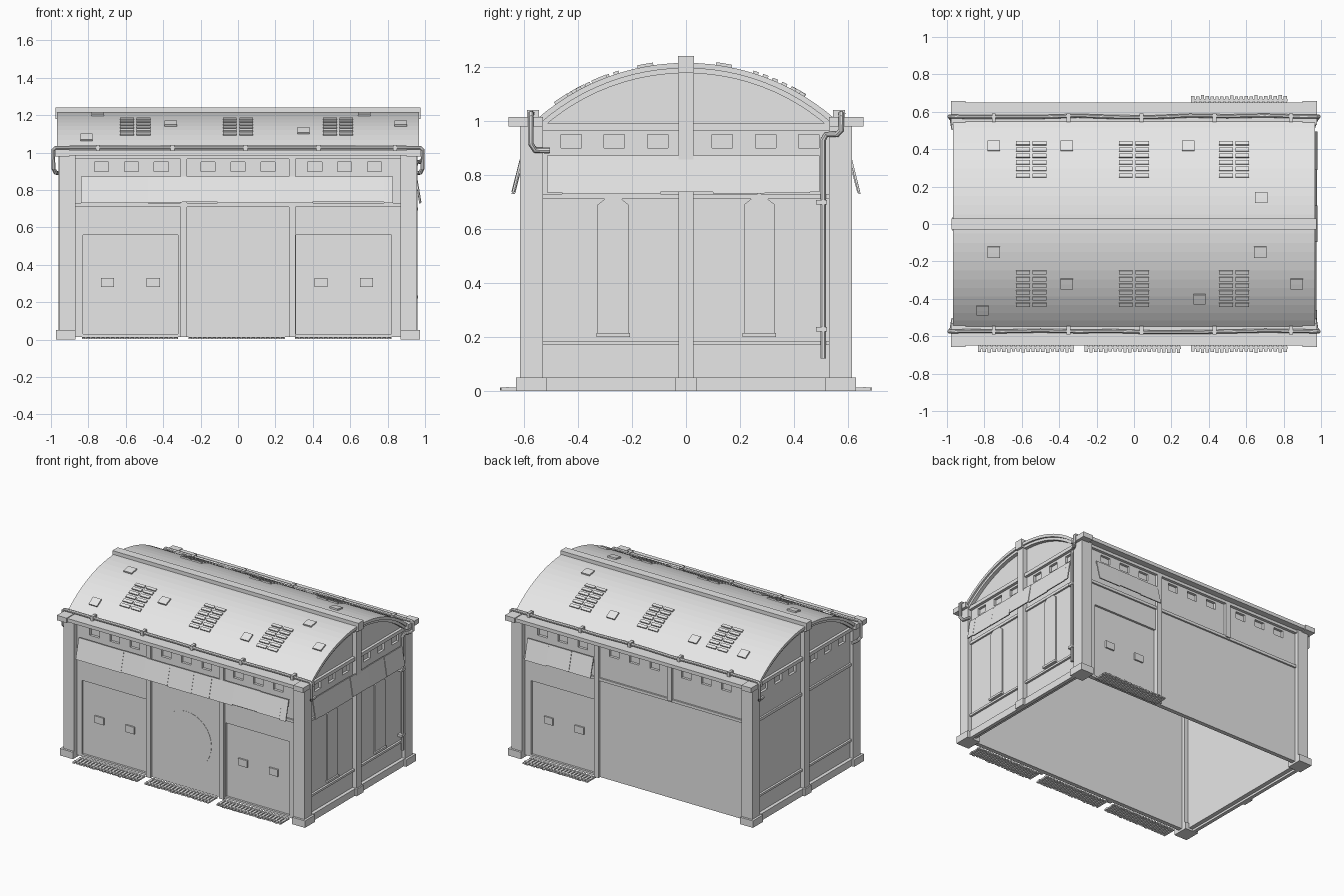
import bpy, bmesh, math, random
from mathutils import Vector

random.seed(4)
cube = bpy.data.objects.get("Cube")
if cube:
    bpy.data.objects.remove(cube)

grey = bpy.data.materials.new("plain grey")
grey.use_nodes = True
colour = (0.8, 0.8, 0.8, 1)
grey.diffuse_color = colour
grey.node_tree.nodes["Principled BSDF"].inputs["Base Color"].default_value = colour

# Wall frames: u runs along the wall, d points outwards
HX, HY = 0.93, 0.585
SIDES = {
    "front": lambda u, d, z: (u, -HY - d, z),
    "back": lambda u, d, z: (u, HY + d, z),
    "left": lambda u, d, z: (HX + d, u, z),
    "right": lambda u, d, z: (-HX - d, u, z),
}
WORLD = lambda x, y, z: (x, y, z)


def prism(bm, place, lower, upper):
    """Join two matching loops of points into a closed solid."""
    a = [bm.verts.new(place(*p)) for p in lower]
    b = [bm.verts.new(place(*p)) for p in upper]
    bm.faces.new(a)
    bm.faces.new(b)
    for i in range(len(a)):
        j = (i + 1) % len(a)
        bm.faces.new((a[i], a[j], b[j], b[i]))


def box(bm, place, u0, u1, d0, d1, z0, z1):
    ring = [(u0, d0), (u1, d0), (u1, d1), (u0, d1)]
    prism(bm, place, [(u, d, z0) for u, d in ring], [(u, d, z1) for u, d in ring])


def finish(bm, name):
    bmesh.ops.recalc_face_normals(bm, faces=bm.faces)
    mesh = bpy.data.meshes.new(name)
    bm.to_mesh(mesh)
    bm.free()
    mesh.materials.append(grey)
    ob = bpy.data.objects.new(name, mesh)
    bpy.context.collection.objects.link(ob)
    return ob


def activate(ob):
    bpy.ops.object.select_all(action="DESELECT")
    ob.select_set(True)
    bpy.context.view_layer.objects.active = ob


# Walls with recessed doors and small windows
DOORS = {"front": (-0.575, 0.565), "back": (0.565,), "left": (), "right": ()}
BAYS = {"front": (-0.57, 0, 0.57), "back": (-0.57, 0, 0.57),
        "left": (-0.265, 0.295), "right": (-0.28, 0.28)}
for side, place in SIDES.items():
    along = side in ("front", "back")
    half = 0.9 if along else 0.57
    bm = bmesh.new()
    box(bm, place, -half, half, -0.03, 0, 0.015, 0.985)
    wall = finish(bm, side + "_wall")
    cut = bmesh.new()
    for u in DOORS[side]:
        box(cut, place, u - 0.255, u + 0.255, -0.015, 0.1, 0.03, 0.56)
    for bay in BAYS[side]:
        for k in (-1, 0, 1):
            u = bay + k * 0.16
            box(cut, place, u - 0.038, u + 0.038, -0.018, 0.1, 0.9, 0.95)
    cutter = finish(cut, side + "_cutter")
    cutter.hide_render = True
    mod = wall.modifiers.new("openings", "BOOLEAN")
    mod.object = cutter
    mod.solver = "EXACT"
    activate(wall)
    bpy.ops.object.modifier_apply(modifier=mod.name)
    bpy.data.objects.remove(cutter)

    # Rails and posts on each wall
    bm = bmesh.new()
    box(bm, place, -half, half, 0, 0.02, 0.965, 0.99)
    box(bm, place, -half, half, 0, 0.012, 0.71, 0.73)
    if along:
        for s in (-1, 1):
            low = 0.015 if side == "front" or s > 0 else 0.72
            box(bm, place, s * 0.29 - 0.018, s * 0.29 + 0.018, 0, 0.02, low, 0.98)
    else:
        box(bm, place, -half, half, 0, 0.025, 0, 0.05)
        box(bm, place, -half, half, 0, 0.015, 0.17, 0.185)
        box(bm, place, -0.028, 0.028, 0, 0.03, 0, 1.18)
        box(bm, place, -0.038, 0.038, 0, 0.04, 0, 0.05)
    finish(bm, side + "_frame")

# Door hatches
for side, doors in DOORS.items():
    if not doors:
        continue
    bm = bmesh.new()
    for u in doors:
        for s in (-1, 1):
            c = u + s * 0.122
            box(bm, SIDES[side], c - 0.035, c + 0.035, -0.016, -0.004, 0.28, 0.33)
    finish(bm, side + "_door_hatches")

# Round plate on the middle bay
bm = bmesh.new()
ring = [(0.2 * math.cos(k * math.pi / 16), 0.36 + 0.2 * math.sin(k * math.pi / 16)) for k in range(32)]
prism(bm, SIDES["front"], [(u, -0.01, z) for u, z in ring], [(u, 0.002, z) for u, z in ring])
finish(bm, "round_plate")

# Pointed tall panels with sills
bm = bmesh.new()
for c in (-0.27, 0.272):
    shape = [(-0.057, 0.21), (0.057, 0.21), (0.057, 0.69), (0, 0.735), (-0.057, 0.69)]
    prism(bm, SIDES["left"], [(c + u, -0.01, z) for u, z in shape], [(c + u, 0.009, z) for u, z in shape])
    box(bm, SIDES["left"], c - 0.062, c + 0.062, 0, 0.02, 0.2, 0.215)
finish(bm, "tall_panels")

# Corner pillars, feet and eaves
pillars, eaves = bmesh.new(), bmesh.new()
for sy in (-1, 1):
    for sx in (-1, 1):
        box(pillars, WORLD, sx * 0.87, sx * 0.957, sy * 0.53, sy * 0.615, 0, 0.985)
        box(pillars, WORLD, sx * 0.87, sx * 0.973, sy * 0.517, sy * 0.63, 0, 0.05)
        box(eaves, WORLD, sx * 0.9, sx * 0.978, sy * 0.53, sy * 0.658, 0.98, 1.015)
    box(eaves, WORLD, -0.965, 0.965, sy * 0.54, sy * 0.65, 0.985, 1.01)
finish(pillars, "corner_pillars")
finish(eaves, "eaves")

# Barrel roof, gables and ridge
RADIUS, CENTRE = 0.838, 0.377
SPAN = math.asin(0.555 / RADIUS)


def arc(r, a0, a1, n):
    return [(r * math.sin(a0 + (a1 - a0) * k / n), CENTRE + r * math.cos(a0 + (a1 - a0) * k / n))
            for k in range(n + 1)]


def arc_slab(bm, x0, x1, a0, a1, r0, r1, n=3):
    shape = arc(r0, a0, a1, n) + arc(r1, a1, a0, n)
    prism(bm, WORLD, [(x0, y, z) for y, z in shape], [(x1, y, z) for y, z in shape])


bm = bmesh.new()
arc_slab(bm, -0.967, 0.967, -SPAN, SPAN, 0.818, RADIUS, 24)
finish(bm, "roof")
rims, gables = bmesh.new(), bmesh.new()
for s in (-1, 1):
    arc_slab(rims, s * 0.92, s * 0.955, -SPAN, SPAN, 0.8, 0.82, 24)
    shape = arc(0.81, -SPAN, SPAN, 24)
    prism(gables, WORLD, [(s * 0.905, *p) for p in shape], [(s * HX, *p) for p in shape])
finish(rims, "roof_rims")
finish(gables, "gables")
bm = bmesh.new()
box(bm, WORLD, -0.977, 0.977, -0.03, 0.03, 1.18, 1.24)
finish(bm, "ridge_beam")

# Roof louvres and patches
bm = bmesh.new()
for s in (-1, 1):
    for c in (-0.55, 0, 0.535):
        for h in (-1, 1):
            x = c + h * 0.044
            for k in range(6):
                a = 0.3 + k * 0.045
                arc_slab(bm, x - 0.037, x + 0.037, s * a, s * (a + 0.025), 0.83, 0.847, 1)
finish(bm, "roof_louvres")
bm = bmesh.new()
for x, y in [(-0.75, 0.415), (-0.36, 0.415), (0.29, 0.415), (-0.75, -0.15), (-0.36, -0.32),
             (0.675, -0.15), (0.87, -0.32), (0.35, -0.4), (-0.81, -0.46), (0.68, 0.14)]:
    a = math.asin(y / RADIUS)
    arc_slab(bm, x - 0.033, x + 0.033, a - 0.035, a + 0.035, 0.83, 0.848, 2)
finish(bm, "roof_patches")


# Sloping awnings of separate sheets
def awning(name, place, edges, drop):
    bm = bmesh.new()
    for u0, u1 in zip(edges, edges[1:]):
        j, low = random.uniform(0, 0.008), 0.732 + random.uniform(-0.004, 0.006)
        top = [(0.012 + j, 0.872), (0.02 + j, 0.872), (drop + j, low), (drop - 0.008 + j, low)]
        prism(bm, place, [(u0, *p) for p in top], [(u1, *p) for p in top])
    finish(bm, name)


awning("front_awning", SIDES["front"], [-0.84, -0.66, -0.48, -0.3, -0.11, 0.08, 0.22, 0.4, 0.6, 0.78, 0.83], 0.055)
awning("back_awning", SIDES["back"], [0.31, 0.48, 0.66, 0.83], 0.055)
awning("left_awning", SIDES["left"], [-0.515, -0.46, -0.28, -0.095, 0.1, 0.29, 0.46, 0.495], 0.043)

# Slatted door mats
bm = bmesh.new()
for side, c in [("front", -0.575), ("front", -0.005), ("front", 0.565), ("back", 0.565)]:
    for k in range(20):
        u = c - 0.26 + k * 0.026
        box(bm, SIDES[side], u, u + 0.018, 0, 0.1 + random.uniform(-0.004, 0.004), 0.002, 0.012)
    for d in (0.01, 0.07):
        box(bm, SIDES[side], c - 0.26, c + 0.255, d, d + 0.012, 0.004, 0.014)
finish(bm, "door_mats")


# Gutter pipes with end bends and a downpipe
def pipe(name, points):
    curve = bpy.data.curves.new(name, "CURVE")
    curve.dimensions = "3D"
    curve.bevel_depth = 0.011
    curve.bevel_resolution = 2
    curve.use_fill_caps = True
    line = curve.splines.new("POLY")
    line.points.add(len(points) - 1)
    for p, co in zip(line.points, points):
        p.co = (*co, 1)
    curve.materials.append(grey)
    ob = bpy.data.objects.new(name, curve)
    bpy.context.collection.objects.link(ob)
    activate(ob)
    bpy.ops.object.convert(target="MESH")
    bpy.ops.object.shade_smooth_by_angle()


def bend(sx, sy, down):
    pts = [(0.975, 0.575, 1.026), (0.987, 0.575, 1.015)]
    if down:
        pts += [(0.987, 0.575, 0.965), (0.975, 0.56, 0.95), (0.955, 0.52, 0.95), (0.95, 0.508, 0.93), (0.95, 0.508, 0.12)]
    else:
        pts += [(0.987, 0.575, 0.915), (0.975, 0.56, 0.892), (0.965, 0.505, 0.89)]
    return [(sx * x, sy * y, z) for x, y, z in pts]


clamps = bmesh.new()
for sy, name in ((-1, "front_gutter_pipe"), (1, "back_gutter_pipe")):
    run = [(x / 10, sy * (0.575 + random.uniform(-0.005, 0.005)), 1.026) for x in range(-9, 10, 2)]
    pipe(name, bend(-1, sy, False)[::-1] + run + bend(1, sy, sy > 0))
    for x in (-0.75, -0.35, 0.04, 0.43, 0.84):
        box(clamps, WORLD, x - 0.01, x + 0.01, sy * 0.545, sy * 0.59, 1.0, 1.041)
for z in (0.22, 0.69):
    box(clamps, SIDES["left"], 0.482, 0.523, 0, 0.033, z, z + 0.016)
finish(clamps, "pipe_clamps")
